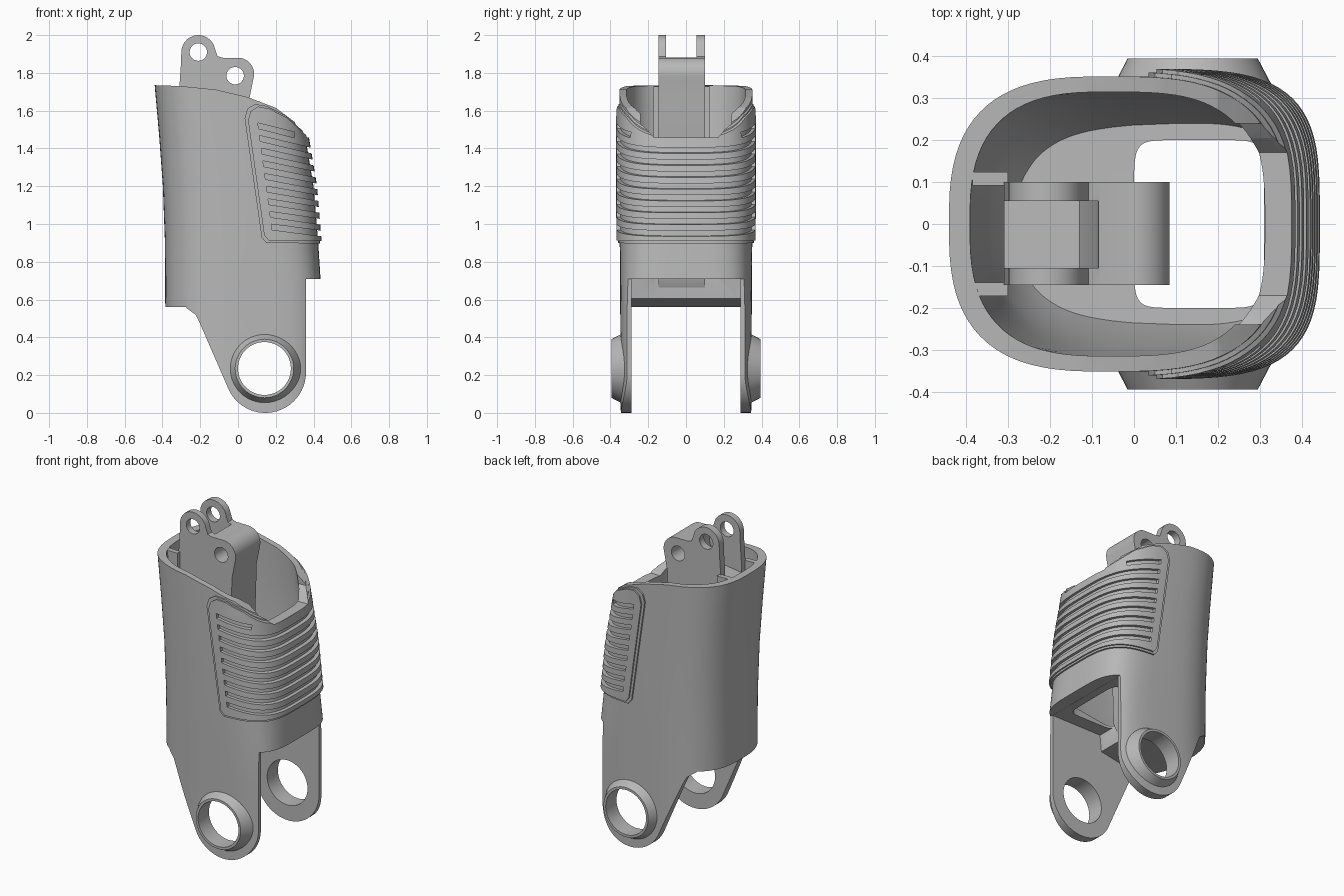
import bpy, bmesh, math
from mathutils import Matrix

if "Cube" in bpy.data.objects:
    bpy.data.objects.remove(bpy.data.objects["Cube"], do_unlink=True)

grey = bpy.data.materials.new("plain_grey")
grey.use_nodes = True
grey.diffuse_color = (0.48, 0.48, 0.48, 1)
grey.node_tree.nodes["Principled BSDF"].inputs["Base Color"].default_value = (0.48, 0.48, 0.48, 1)
SEG = 80


def make(name, bm):
    bmesh.ops.recalc_face_normals(bm, faces=bm.faces)
    mesh = bpy.data.meshes.new(name)
    bm.to_mesh(mesh)
    bm.free()
    mesh.materials.append(grey)
    ob = bpy.data.objects.new(name, mesh)
    bpy.context.scene.collection.objects.link(ob)
    return ob


def prism(name, pts, y0, y1):
    """Side profile (x, z) extruded along y."""
    bm = bmesh.new()
    face = bm.faces.new([bm.verts.new((x, y0, z)) for x, z in pts])
    ext = bmesh.ops.extrude_face_region(bm, geom=[face])["geom"]
    moved = [v for v in ext if isinstance(v, bmesh.types.BMVert)]
    bmesh.ops.translate(bm, verts=moved, vec=(0, y1 - y0, 0))
    return make(name, bm)


def loft(name, rows, grow=0.0, back=2.8):
    """Rounded sections: height, back x, front x, half width, front squareness."""
    bm = bmesh.new()
    rings = []
    for z, x0, x1, hy, front in rows:
        cx, hx = (x0 + x1) / 2, (x1 - x0) / 2 + grow
        ring = []
        for i in range(SEG):
            a = math.tau * (i + 0.5) / SEG
            c, s = math.cos(a), math.sin(a)
            p = front if c > 0 else back
            x = math.copysign(abs(c) ** (2 / p), c) * hx
            y = math.copysign(abs(s) ** (2 / p), s) * (hy + grow)
            ring.append(bm.verts.new((cx + x, y, z)))
        rings.append(ring)
    for low, high in zip(rings, rings[1:]):
        for i in range(SEG):
            j = (i + 1) % SEG
            bm.faces.new((low[i], low[j], high[j], high[i]))
    bm.faces.new(rings[0])
    bm.faces.new(rings[-1])
    return make(name, bm)


def cone_y(name, x, z, y0, y1, r0, r1):
    bm = bmesh.new()
    turn = Matrix.Translation((x, (y0 + y1) / 2, z)) @ Matrix.Rotation(-math.pi / 2, 4, 'X')
    bmesh.ops.create_cone(bm, cap_ends=True, segments=48, radius1=r0, radius2=r1,
                          depth=y1 - y0, matrix=turn)
    return make(name, bm)


def arc(cx, cz, r, a0, a1, n=14):
    angles = [math.radians(a0 + (a1 - a0) * i / n) for i in range(n + 1)]
    return [(cx + r * math.cos(a), cz + r * math.sin(a)) for a in angles]


def boolean(ob, other, op='DIFFERENCE'):
    mod = ob.modifiers.new("cut", 'BOOLEAN')
    mod.object, mod.operation, mod.solver = other, op, 'EXACT'
    bpy.context.view_layer.objects.active = ob
    bpy.ops.object.modifier_apply(modifier=mod.name)
    bpy.data.objects.remove(other, do_unlink=True)


def cut_lip(ob):
    """Lower the front of the rim with a flat-bottomed notch."""
    half = [(0.17, 1.458), (0.205, 1.5), (0.24, 1.53), (0.24, 1.9)]
    notch = half + [(-y, z) for y, z in reversed(half)]
    lip = prism("front_lip", notch, -0.6, -0.2)
    lip.data.transform(Matrix.Rotation(math.pi / 2, 4, 'Z'))
    boolean(ob, lip)


def smooth(ob):
    bpy.ops.object.select_all(action='DESELECT')
    ob.select_set(True)
    bpy.context.view_layer.objects.active = ob
    bpy.ops.object.shade_smooth_by_angle(angle=math.radians(30))


# Hollow body with two legs
shell = [(-0.1, -0.385, 0.44, 0.345, 4.5), (0.5, -0.385, 0.44, 0.348, 4.5),
         (0.71, -0.386, 0.437, 0.35, 4.2), (0.9, -0.387, 0.425, 0.351, 3.7),
         (1.2, -0.398, 0.4, 0.352, 3.4), (1.47, -0.418, 0.355, 0.352, 3.2),
         (1.9, -0.456, 0.27, 0.352, 3.2)]
hollow = [(0.6, -0.25, 0.31, 0.2, 4), (0.68, -0.3, 0.34, 0.225, 4),
          (0.8, -0.34, 0.375, 0.258, 4), (1.0, -0.35, 0.37, 0.29, 3.7),
          (1.2, -0.36, 0.355, 0.306, 3.5), (1.47, -0.375, 0.31, 0.315, 3.3),
          (1.95, -0.405, 0.23, 0.315, 3.2)]
outline = [(-0.5, 1.737), (-0.3, 1.73), (-0.12, 1.712), (0.05, 1.672), (0.2, 1.615),
           (0.3, 1.54), (0.365, 1.465), (0.5, 1.45), (0.5, 0.71), (0.36, 0.71)]
outline += arc(0.145, 0.215, 0.215, 0, -160, 24)
outline += [(-0.2, 0.47), (-0.225, 0.52), (-0.27, 0.553), (-0.33, 0.56), (-0.5, 0.56)]
below = [(0.6, -0.2), (-0.6, -0.2)]
under = [(-0.6, 0.56), (-0.25, 0.56), (0, 0.605), (0.01, 0.709), (0.6, 0.709)]
floor = [(-0.6, 0.65), (-0.25, 0.65), (0, 0.72), (0.44, 0.78), (0.6, 0.78)]

body = loft("body_shell", shell)
boolean(body, prism("outline", outline, -0.5, 0.5), 'INTERSECT')
cavity = loft("cavity", hollow)
boolean(cavity, prism("sloped_floor", floor + below, -0.5, 0.5))
boolean(body, cavity)
boolean(body, prism("leg_gap", under + below, -0.288, 0.288))
boolean(body, loft("floor_hole", [(z, 0, 0.31, 0.2, 8) for z in (0.4, 0.95)], back=8))
boolean(body, cone_y("pivot_hole", 0.14, 0.235, -0.6, 0.6, 0.14, 0.14))
cut_lip(body)
smooth(body)

# Tapered pivot collars on the outside of the legs
for name, y0, y1, r0, r1 in (("front_collar", -0.395, -0.3, 0.155, 0.205),
                             ("back_collar", 0.3, 0.395, 0.205, 0.155)):
    collar = cone_y(name, 0.14, 0.235, y0, y1, r0, r1)
    boolean(collar, cone_y("bore", 0.14, 0.235, -0.6, 0.6, 0.14, 0.14))
    smooth(collar)

# Raised grille wrapped around the body, in two stepped layers
frame = [(0.035, 1.56), (0.05, 1.61), (0.09, 1.635), (0.15, 1.625), (0.25, 1.575),
         (0.38, 1.46), (0.6, 1.46), (0.6, 0.895), (0.15, 0.9), (0.125, 0.93)]
inset = [(0.4 + (x - 0.4) * 0.95, 1.25 + (z - 1.25) * 0.965) for x, z in frame]
for name, grow, pts in (("grille_base", 0.01, frame), ("grille_face", 0.019, inset)):
    panel = loft(name, shell, grow)
    boolean(panel, prism("panel_outline", pts, -0.5, 0.5), 'INTERSECT')
    boolean(panel, loft("core", shell, -0.012))
    cut_lip(panel)
    for i in range(9):
        x, z, slope = 0.105 + 0.009 * i, 1.535 - 0.067 * i, 0.015 * i - 0.25
        end = 0.6 if i else 0.3
        drop = slope * (end - x)
        slot = [(x, z), (end, z + drop), (end, z + drop - 0.03), (x + 0.004, z - 0.03)]
        boolean(panel, prism("slot", slot, -0.5, 0.5))
    smooth(panel)

# Central arm with a forked lug and a rounded knuckle
side = [(-0.31, 0.63), (-0.31, 1.73), (-0.302, 1.85)]
side += arc(-0.21, 1.91, 0.09, 180, 10) + [(-0.108, 1.888), (-0.08, 1.88)]
side += arc(0, 1.795, 0.085, 90, -10) + [(0.06, 1.66), (0.03, 0.712), (-0.02, 0.63)]
fork = [(-0.4, 1.65), (-0.285, 1.67), (-0.13, 1.69), (-0.09, 1.8), (-0.07, 2.1), (-0.4, 2.1)]
arm = prism("center_arm", side, -0.145, 0.1)
boolean(arm, prism("fork", fork, -0.105, 0.055))
for x, z in ((-0.21, 1.91), (-0.015, 1.785)):
    boolean(arm, cone_y("pin_hole", x, z, -0.4, 0.4, 0.046, 0.046))
smooth(arm)

# Webs joining the arm to the back wall, leaving a pocket between them
web = [(-0.385, 1.731), (-0.3, 1.729), (-0.3, 0.62), (-0.345, 0.62)]
for name, y in (("front_web", -0.172), ("back_web", 0.092)):
    prism(name, web, y, y + 0.032)
